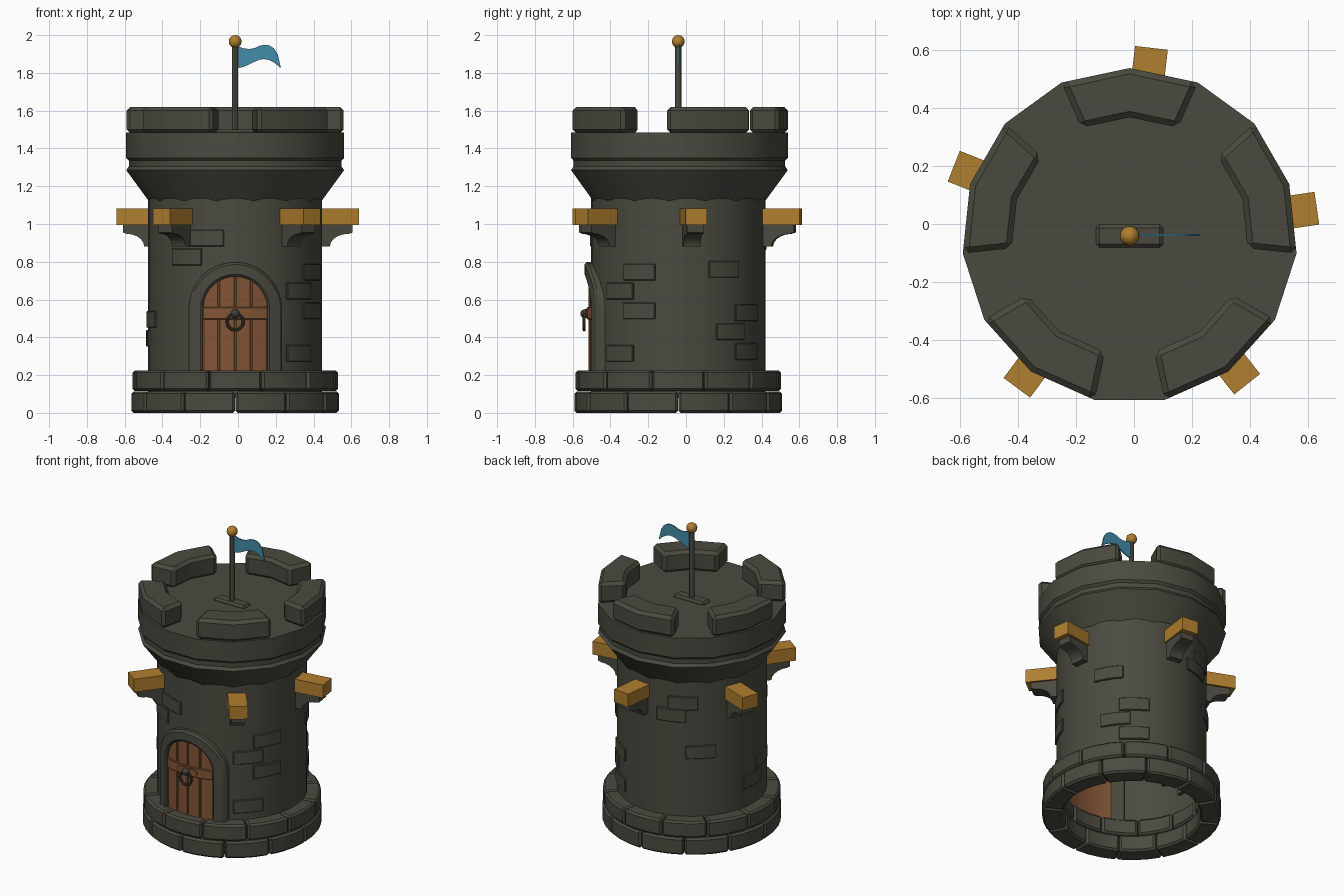
import bpy, bmesh, math
from math import sin, cos, radians, pi, sqrt

if "Cube" in bpy.data.objects:
    bpy.data.objects.remove(bpy.data.objects["Cube"])

CX, CY = -0.015, -0.041          # tower axis


def mat(name, r, g, b):
    m = bpy.data.materials.new(name)
    lin = [((c / 255 + 0.055) / 1.055) ** 2.4 for c in (r, g, b)]
    m.diffuse_color = (*lin, 1)
    m.use_nodes = True
    m.node_tree.nodes["Principled BSDF"].inputs["Base Color"].default_value = m.diffuse_color
    return m


STONE = mat("dark stone", 74, 74, 64)
GOLD = mat("golden wood", 176, 126, 46)
BROWN = mat("door brown", 130, 84, 54)
BLUE = mat("flag blue", 66, 140, 170)
IRON = mat("iron", 62, 61, 56)


def make(name, verts, faces, m, bevel=0.0):
    bm = bmesh.new()
    vs = [bm.verts.new(v) for v in verts]
    for f in faces:
        bm.faces.new([vs[i] for i in f])
    bmesh.ops.recalc_face_normals(bm, faces=bm.faces)
    if bevel:
        es = [e for e in bm.edges if len(e.link_faces) == 2 and e.calc_face_angle() > 0.7]
        bmesh.ops.bevel(bm, geom=es, offset=bevel, segments=1, affect='EDGES', clamp_overlap=True)
    me = bpy.data.meshes.new(name)
    bm.to_mesh(me)
    bm.free()
    me.materials.append(m)
    ob = bpy.data.objects.new(name, me)
    bpy.context.collection.objects.link(ob)
    return ob


def tube(name, sections, m, bevel=0.0):
    """Closed bar through equal-length cross-sections, capped at both ends."""
    k, n = len(sections[0]), len(sections)
    faces = [(i * k + j, i * k + (j + 1) % k, (i + 1) * k + (j + 1) % k, (i + 1) * k + j)
             for i in range(n - 1) for j in range(k)]
    faces += [tuple(range(k))[::-1], tuple((n - 1) * k + j for j in range(k))]
    return make(name, [v for s in sections for v in s], faces, m, bevel)


def polar(r, a, z):
    return (CX + r * cos(radians(a)), CY + r * sin(radians(a)), z)


def arc_block(name, r0, r1, z0, z1, a0, a1, segs, bevel=0.0):
    secs = []
    for i in range(segs + 1):
        a = a0 + (a1 - a0) * i / segs
        secs.append([polar(r0, a, z0), polar(r1, a, z0), polar(r1, a, z1), polar(r0, a, z1)])
    return tube(name, secs, STONE, bevel)


def revolve(name, profile, n, m, cap_top=False):
    k = len(profile)
    verts = [polar(r, 90 + 360 * i / n, z) for i in range(n) for r, z in profile]
    faces = [(i * k + j, ((i + 1) % n) * k + j, ((i + 1) % n) * k + j + 1, i * k + j + 1)
             for i in range(n) for j in range(k - 1)]
    if cap_top:
        faces.append([i * k + k - 1 for i in range(n)])
    return make(name, verts, faces, m)


def wrap(name, A, B, r0, r1, m, bevel=0.0):
    """Strip between two (x, z) lines, bent round the front of the wall."""
    def p(q, r):
        return (CX + q[0], CY - sqrt(r * r - q[0] ** 2), q[1])
    return tube(name, [[p(a, r0), p(a, r1), p(b, r1), p(b, r0)] for a, b in zip(A, B)], m, bevel)


# Tower wall and flared parapet
revolve("wall", [(0.461, 0.08), (0.461, 1.16)], 40, STONE)
revolve("parapet", [(0.455, 1.115), (0.58, 1.285), (0.566, 1.305), (0.566, 1.335),
                    (0.58, 1.35), (0.58, 1.484)], 15, STONE, cap_top=True)

# Merlons: two sides wide with one side of gap
for i in range(5):
    a = 66 + 72 * i
    arc_block("merlon", 0.41, 0.58, 1.48, 1.62, a, a + 48, 2, 0.02)

# Foundation: two courses of blocks with staggered joints
for name, r, z0, z1, off in (("lower_base_block", 0.55, 0.0, 0.114, 0),
                             ("upper_base_block", 0.546, 0.116, 0.225, 15)):
    for i in range(12):
        a = 30 * i + off
        arc_block(name, 0.425, r, z0, z1, a + 0.2, a + 29.8, 3, 0.012)

# Raised wall bricks (angle, mid height)
for a, z in ((251, .925), (236, .825), (-27, .745), (-42.5, .645), (-27, .54), (-42.5, .315),
             (32, .76), (52, .53), (37.5, .43), (52, .325), (194, .495), (179, .395),
             (109, .905), (132, .66), (118, .99)):
    arc_block("wall_brick", 0.44, 0.471, z - 0.044, z + 0.044, a - 11.7, a + 11.7, 6, 0.004)


# Beams on curved corbels
def radial_prism(name, profile, width, a, m):
    secs = []
    for s in (-width / 2, width / 2):
        t = radians(a)
        secs.append([(CX + r * cos(t) - s * sin(t), CY + r * sin(t) + s * cos(t), z)
                     for r, z in profile])
    return tube(name, secs, m)


corbel = [(0.44, 0.997), (0.622, 0.997), (0.622, 0.955)]
corbel += [(0.60 - 0.10 * sin(t * pi / 10), 0.88 + 0.068 * cos(t * pi / 10)) for t in range(6)]
corbel += [(0.44, 0.88)]
for i in range(5):
    a = 8.4 + 75 * i
    radial_prism("beam", [(0.43, 0.995), (0.654, 0.995), (0.654, 1.083), (0.43, 1.083)], 0.114, a, GOLD)
    radial_prism("corbel", corbel, 0.09, a, STONE)


# Arched doorway
def arch(r):
    pts = [(-r, 0.20), (-r, 0.375)]
    pts += [(-r * cos(pi * i / 16), 0.55 + r * sin(pi * i / 16)) for i in range(17)]
    return pts + [(r, 0.375), (r, 0.20)]


def top(x, r=0.174):
    return 0.55 + sqrt(max(0, r * r - x * x))


def columns(x0, x1, n):
    return [x0 + (x1 - x0) * i / n for i in range(n + 1)]


wrap("door_frame", arch(0.172), arch(0.248), 0.43, 0.496, STONE, 0.012)
xs = columns(-0.174, 0.174, 16)
wrap("door_panel", [(x, 0.2) for x in xs], [(x, top(x) + 0.001) for x in xs], 0.44, 0.466, BROWN)
for i in range(4):
    c = -0.129 + 0.086 * i
    xs = columns(c - 0.039, c + 0.039, 5)
    wrap("door_plank", [(x, 0.2) for x in xs], [(x, top(x)) for x in xs], 0.45, 0.475, BROWN, 0.003)
xs = columns(-0.172, 0.172, 10)
wrap("door_crossbar", [(x, 0.495) for x in xs], [(x, 0.56) for x in xs], 0.45, 0.485, BROWN, 0.004)
xs = columns(-0.072, 0.072, 12)
hs = [0.012 + 0.012 * sin(abs(x) / 0.072 * pi) for x in xs]
wrap("handle_plate", [(x, 0.527 - h) for x, h in zip(xs, hs)],
     [(x, 0.527 + h) for x, h in zip(xs, hs)], 0.47, 0.492, BROWN)

# Knob and ring handle
bpy.ops.mesh.primitive_uv_sphere_add(segments=12, ring_count=8, radius=0.024,
                                     location=(CX, CY - 0.494, 0.525))
bpy.context.object.name = "handle_knob"
bpy.context.object.data.materials.append(IRON)
bpy.ops.mesh.primitive_torus_add(major_segments=20, minor_segments=8, major_radius=0.043,
                                 minor_radius=0.008, location=(CX, CY - 0.498, 0.482),
                                 rotation=(pi / 2, 0, 0))
bpy.context.object.name = "handle_ring"
bpy.context.object.data.materials.append(IRON)

# Flagpole, its foot plate and finial
tube("pole_plate", [[(CX - 0.116, y, 1.47), (CX + 0.116, y, 1.47), (CX + 0.116, y, 1.5),
                     (CX - 0.116, y, 1.5)] for y in (CY - 0.04, CY + 0.04)], STONE, 0.012)
revolve("flagpole", [(0.016, 1.48), (0.016, 1.96)], 12, STONE)
bpy.ops.mesh.primitive_uv_sphere_add(segments=16, ring_count=10, radius=0.034,
                                     location=(CX, CY, 1.966))
bpy.context.object.name = "finial"
bpy.context.object.data.materials.append(GOLD)

# Waving pennant: (x, bottom z, top z)
wave = [(-0.01, 1.823, 1.943), (0.03, 1.832, 1.93), (0.06, 1.845, 1.926), (0.09, 1.860, 1.932),
        (0.115, 1.870, 1.944), (0.14, 1.873, 1.949), (0.165, 1.868, 1.946), (0.19, 1.855, 1.930),
        (0.21, 1.840, 1.900), (0.226, 1.824, 1.832)]
tube("flag", [[(x, CY - 0.001, b), (x, CY + 0.007, b), (x, CY + 0.007, t), (x, CY - 0.001, t)]
              for x, b, t in wave], BLUE)

# Smooth curved parts, keep real edges sharp
bpy.ops.object.select_all(action='SELECT')
bpy.context.view_layer.objects.active = bpy.data.objects["wall"]
bpy.ops.object.shade_smooth_by_angle(angle=radians(30))
